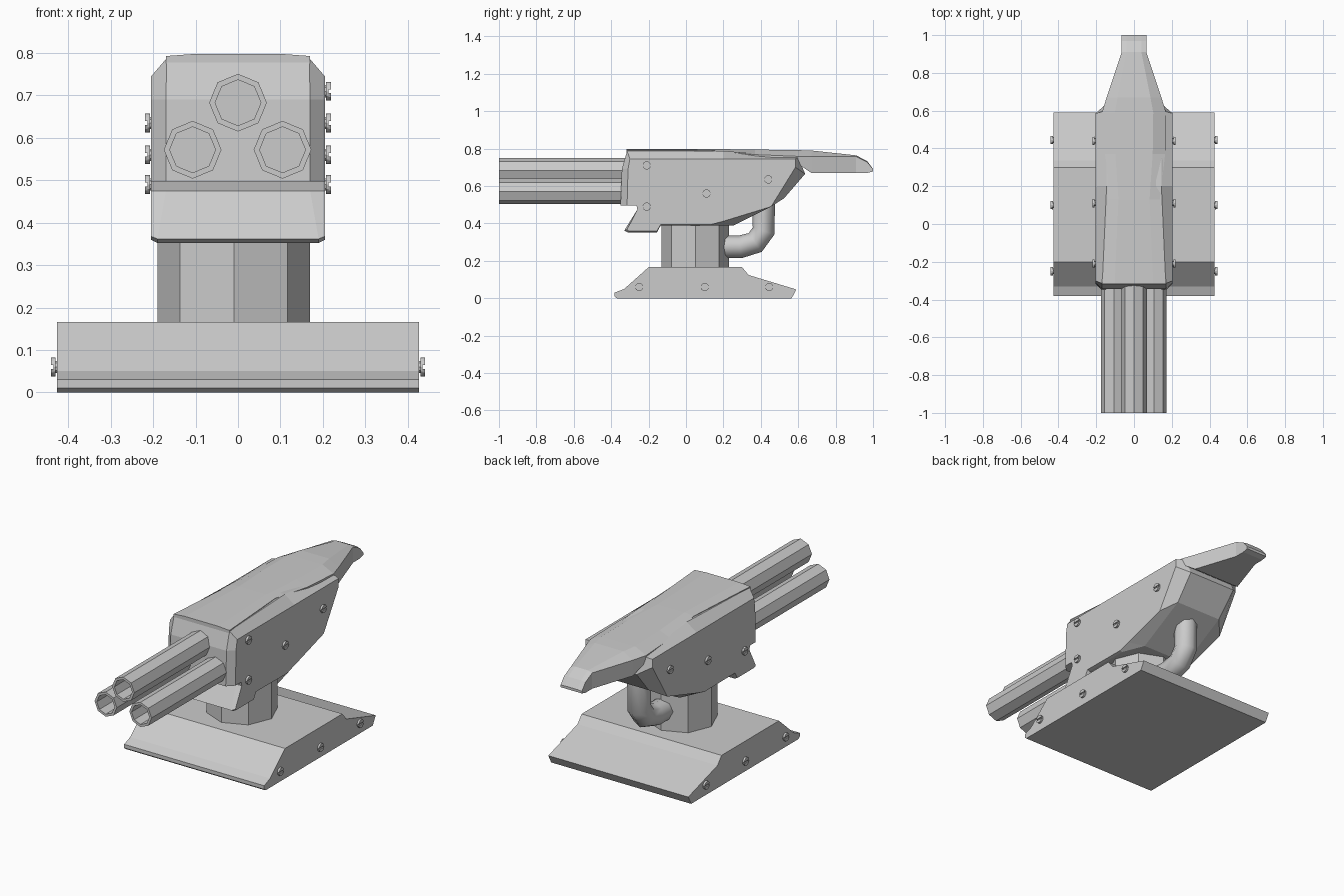
import bpy, bmesh, math
from mathutils import Vector

if "Cube" in bpy.data.objects:
    bpy.data.objects.remove(bpy.data.objects["Cube"])


def loft(name, loops, closed=False):
    """Skin a list of equal-length point loops; cap the ends, or join last to first."""
    bm = bmesh.new()
    rows = [[bm.verts.new(p) for p in loop] for loop in loops]
    n = len(rows[0])
    pairs = list(zip(rows, rows[1:])) + ([(rows[-1], rows[0])] if closed else [])
    for a, b in pairs:
        for i in range(n):
            j = (i + 1) % n
            bm.faces.new((a[i], a[j], b[j], b[i]))
    if not closed:
        bm.faces.new(rows[0])
        bm.faces.new(rows[-1])
    bmesh.ops.recalc_face_normals(bm, faces=bm.faces)
    me = bpy.data.meshes.new(name)
    bm.to_mesh(me)
    bm.free()
    ob = bpy.data.objects.new(name, me)
    bpy.context.collection.objects.link(ob)
    return ob


def ring(r, n=8, start=0.0, sweep=2 * math.pi, closed=True):
    steps = n if closed else n - 1
    return [(r * math.cos(start + sweep * i / steps),
             r * math.sin(start + sweep * i / steps)) for i in range(n)]


# Base plate
base = [(-0.37, 0), (-0.382, 0.01), (-0.382, 0.03), (-0.33, 0.05), (-0.2, 0.166),
        (0.3, 0.166), (0.335, 0.124), (0.59, 0.047), (0.565, 0)]
loft("base_plate", [[(x, y, z) for y, z in base] for x in (-0.427, 0.427)])

# Octagonal pedestal
loft("pedestal", [[(x - 0.01, y + 0.05, z) for x, y in ring(0.18)] for z in (0.15, 0.42)])

# Body: centre profile (y, z, half width) and smaller flat side profile
centre = [(-0.315, 0.788, 0.168), (-0.343, 0.69, 0.17), (-0.35, 0.497, 0.17),
          (-0.265, 0.497, 0.17), (-0.26, 0.475, 0.17), (-0.33, 0.362, 0.19),
          (-0.312, 0.352, 0.19), (-0.155, 0.352, 0.19), (-0.135, 0.39, 0.19),
          (0.13, 0.39, 0.19), (0.255, 0.39, 0.14), (0.525, 0.535, 0.14),
          (0.637, 0.665, 0.145), (0.6, 0.755, 0.15), (0.2, 0.788, 0.145)]
side = [(-0.3, 0.745), (-0.31, 0.69), (-0.315, 0.497), (-0.265, 0.497), (-0.26, 0.475),
        (-0.315, 0.368), (-0.305, 0.36), (-0.155, 0.36), (-0.135, 0.395), (0.13, 0.393),
        (0.2, 0.412), (0.455, 0.49), (0.585, 0.7), (0.585, 0.745), (0.2, 0.745)]
loft("gun_body", [[(-0.205, y, z) for y, z in side],
                  [(-x, y, z) for y, z, x in centre],
                  [(x, y, z) for y, z, x in centre],
                  [(0.205, y, z) for y, z in side]])

# Top cover and tail: y, half width, bottom z, edge z, crest z
cover = [(-0.318, 0.17, 0.775, 0.793, 0.798), (0.13, 0.137, 0.775, 0.791, 0.798),
         (0.37, 0.165, 0.745, 0.768, 0.795), (0.59, 0.17, 0.725, 0.759, 0.792),
         (0.67, 0.145, 0.67, 0.757, 0.79), (0.91, 0.065, 0.67, 0.757, 0.764),
         (0.97, 0.065, 0.67, 0.727, 0.732), (1.0, 0.065, 0.678, 0.69, 0.692)]
loft("top_cover", [[(-w, y, b), (-w, y, e), (-0.6 * w, y, t),
                    (0.6 * w, y, t), (w, y, e), (w, y, b)]
                   for y, w, b, e, t in cover])

# Three hollow barrels
for i, (cx, cz) in enumerate([(0, 0.683), (-0.107, 0.572), (0.105, 0.572)]):
    loft(f"barrel_{i + 1}", [[(cx + x, y, cz + z) for x, z in ring(r)]
                             for r, y in ((0.068, -0.3), (0.068, -1.0),
                                          (0.054, -1.0), (0.054, -0.6))])

# Bent feed pipe under the rear
curve = bpy.data.curves.new("feed_pipe", 'CURVE')
curve.dimensions = '3D'
curve.bevel_depth = 0.061
curve.bevel_resolution = 2
path = [(0.13, 0.275), (0.29, 0.275), (0.37, 0.298), (0.415, 0.36), (0.415, 0.54)]
spline = curve.splines.new('POLY')
spline.points.add(len(path) - 1)
for point, (y, z) in zip(spline.points, path):
    point.co = (-0.005, y, z, 1)
bpy.context.collection.objects.link(bpy.data.objects.new("feed_pipe", curve))


# Slotted bolts: thin neck, head disc and two half-round lands
def bolt(name, sx, x, y, z):
    def part(suffix, outline, x0, x1):
        loft(name + suffix, [[(sx * (x + d), y + u, z + v) for u, v in outline]
                             for d in (x0, x1)])
    part("_neck", ring(0.015, 10), -0.01, 0.004)
    part("_head", ring(0.022, 12), 0.003, 0.008)
    for k, a in enumerate((0.2, math.pi + 0.2)):
        part(f"_land_{k}", ring(0.022, 7, a, math.pi - 0.4, False), 0.008, 0.014)


body_bolts = [(-0.21, 0.49), (0.11, 0.56), (0.44, 0.635)]
for sx, tag in ((1, "right"), (-1, "left")):
    for i, y in enumerate((-0.25, 0.1, 0.445)):
        bolt(f"base_bolt_{tag}_{i}", sx, 0.427, y, 0.06)
    for i, (y, z) in enumerate(body_bolts + ([(-0.21, 0.71)] if sx > 0 else [])):
        bolt(f"body_bolt_{tag}_{i}", sx, 0.205, y, z)
